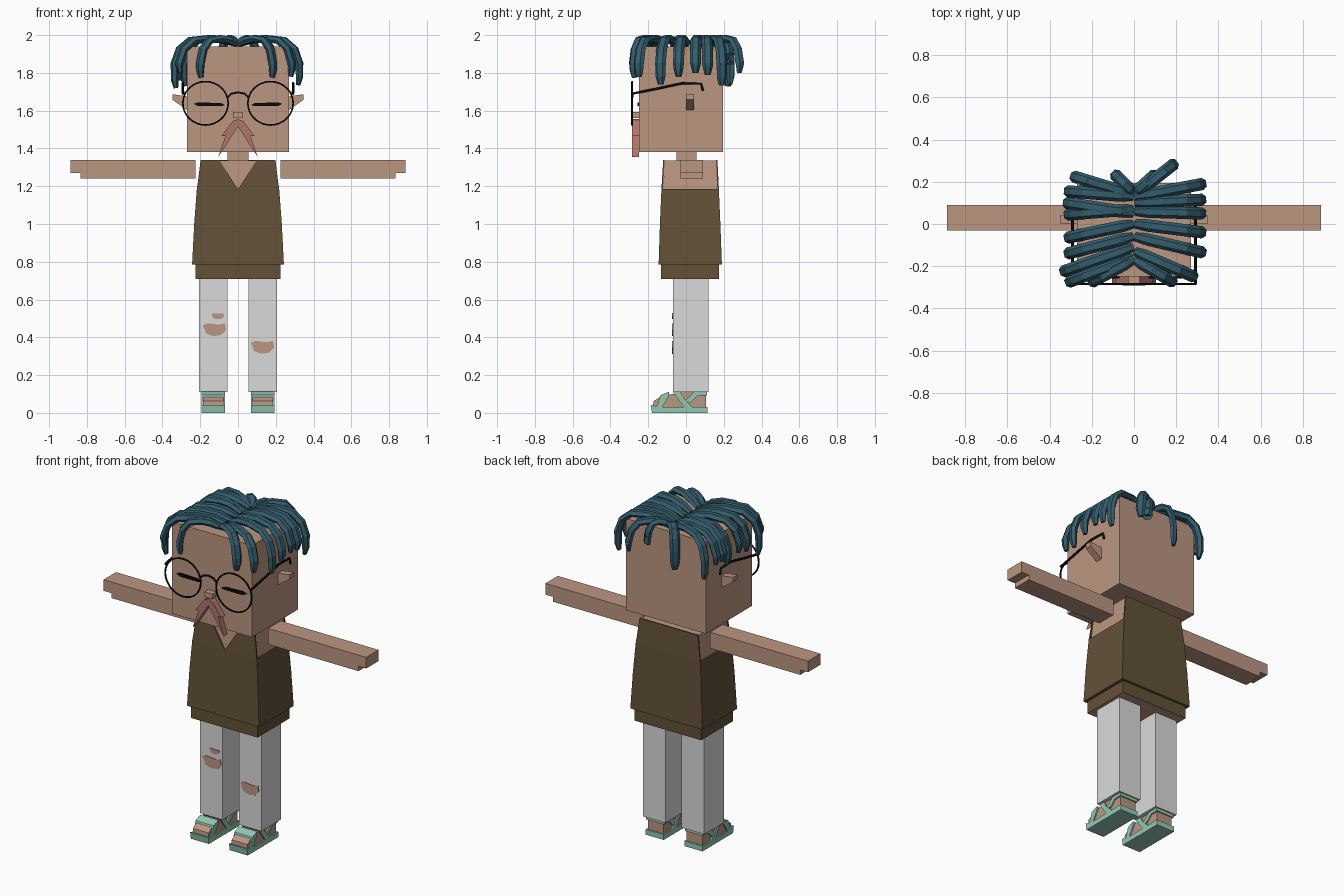
import bpy, bmesh, math
from mathutils import Vector

cube = bpy.data.objects.get("Cube")
if cube:
    bpy.data.objects.remove(cube, do_unlink=True)


def material(name, r, g, b):
    m = bpy.data.materials.new(name)
    m.use_nodes = True
    m.diffuse_color = (r, g, b, 1)
    m.node_tree.nodes["Principled BSDF"].inputs["Base Color"].default_value = (r, g, b, 1)
    return m


skin = material("skin", .50, .305, .22)
cloth = material("olive_brown", .125, .082, .04)
denim = material("pale_grey", .70, .70, .70)
teal = material("dark_teal", .034, .107, .15)
rose = material("dusty_rose", .44, .175, .15)
mint = material("mint", .29, .58, .46)
black = material("black", .003, .003, .003)


def finish(name, bm, *mats):
    bmesh.ops.recalc_face_normals(bm, faces=bm.faces)
    me = bpy.data.meshes.new(name)
    bm.to_mesh(me)
    bm.free()
    ob = bpy.data.objects.new(name, me)
    bpy.context.collection.objects.link(ob)
    for m in mats:
        me.materials.append(m)
    return ob


def skin_rings(bm, rings):
    """Join equal rings of points into a closed skin."""
    vs = [[bm.verts.new(p) for p in r] for r in rings]
    for a, b in zip(vs, vs[1:]):
        for i in range(len(a)):
            j = (i + 1) % len(a)
            bm.faces.new((a[i], a[j], b[j], b[i]))
    bm.faces.new(vs[0])
    bm.faces.new(vs[-1])


def prism(name, pts, axis, a, b, mat):
    """Extrude a 2D outline along the named axis from a to b."""
    place = {"x": lambda p, t: (t, p[0], p[1]),
             "y": lambda p, t: (p[0], t, p[1])}[axis]
    bm = bmesh.new()
    skin_rings(bm, [[place(p, t) for p in pts] for t in (a, b)])
    return finish(name, bm, mat)


def loft(name, levels, *mats):
    """Stack rectangles given as (z, half width, front y, back y)."""
    bm = bmesh.new()
    skin_rings(bm, [[(-w, f, z), (w, f, z), (w, b, z), (-w, b, z)]
                    for z, w, f, b in levels])
    return finish(name, bm, *mats)


def box(name, x0, x1, y0, y1, z0, z1, mat):
    return prism(name, [(x0, z0), (x1, z0), (x1, z1), (x0, z1)], "y", y0, y1, mat)


def wire(name, pts, radius, mat, cyclic=False):
    cu = bpy.data.curves.new(name, "CURVE")
    cu.dimensions = "3D"
    cu.bevel_depth = radius
    cu.bevel_resolution = 1
    cu.use_fill_caps = True
    sp = cu.splines.new("POLY")
    sp.points.add(len(pts) - 1)
    for p, co in zip(sp.points, pts):
        p.co = (*co, 1)
    sp.use_cyclic_u = cyclic
    cu.materials.append(mat)
    ob = bpy.data.objects.new(name, cu)
    bpy.context.collection.objects.link(ob)


# Head, neck, nose
box("head", -.27, .27, -.25, .195, 1.38, 1.94, skin)
box("neck", -.055, .055, -.05, .055, 1.32, 1.39, skin)
box("nose", -.027, .027, -.285, -.245, 1.56, 1.592, skin)

# Torso and sleeveless top
loft("chest", [(1.15, .212, -.122, .165), (1.335, .194, -.114, .16)], skin)
hem = loft("shirt_hem", [(.71, .225, -.132, .175), (.80, .225, -.132, .175)], cloth, skin)
for f in hem.data.polygons:
    if f.normal.z < -.9:
        f.material_index = 1
loft("shirt_body", [(.785, .243, -.145, .19), (1.0, .232, -.138, .182),
                    (1.185, .218, -.13, .174)], cloth)
for name, y0, y1, lean in (("shirt_front", -.13, -.122, .06),
                           ("shirt_back", .166, .174, -.05)):
    outline = [(-.218, 1.185), (.218, 1.185), (.212, 1.225), (.198, 1.34)]
    if y0 < 0:
        outline += [(.1, 1.34), (.003, 1.187), (-.003, 1.187), (-.1, 1.34)]
    outline += [(-.198, 1.34), (-.212, 1.225)]
    panel = prism(name, outline, "y", y0, y1, cloth)
    for v in panel.data.vertices:
        v.co.y += lean * (v.co.z - 1.185)

# Moustache: two barbed points
for s, side in ((1, "left"), (-1, "right")):
    prism("moustache_" + side, [(0, 1.555), (s * .028, 1.545), (s * .088, 1.465),
          (s * .066, 1.468), (s * .105, 1.355), (s * .055, 1.43), (0, 1.515)],
          "y", -.287, -.25, rose)

    # Arms with a thinner hand tip
    prism("arm_" + side, [(s * .225, 1.24), (s * .835, 1.24), (s * .835, 1.27),
          (s * .887, 1.27), (s * .887, 1.338), (s * .225, 1.338)], "y", -.03, .09, skin)

    # Ears
    prism("ear_" + side, [(s * .265, 1.6), (s * .348, 1.658), (s * .348, 1.687),
          (s * .265, 1.675)], "y", 0, .042, skin)

    # Closed eyes
    prism("eyelid_" + side, [(s * .068, 1.63), (s * .09, 1.624), (s * .21, 1.624),
          (s * .235, 1.636), (s * .21, 1.644), (s * .09, 1.64)], "y", -.258, -.25, black)

    # Glasses rims and temples
    ring = [(s * .172 + .12 * math.cos(i * math.tau / 32), -.285,
             1.639 + .115 * math.sin(i * math.tau / 32)) for i in range(32)]
    wire("rim_" + side, ring, .005, black, True)
    wire("temple_" + side, [(s * .291, -.285, 1.69), (s * .292, -.15, 1.717),
         (s * .292, -.02, 1.745), (s * .292, .08, 1.742), (s * .292, .09, 1.705)],
         .007, black)

    # Trousers
    x0, x1 = s * .055, s * .207
    box("trouser_leg_" + side, x0, x1, -.07, .12, .11, .72, denim)

    # Feet
    a, b = s * .078, s * .184
    prism("foot_" + side, [(-.175, .03), (.105, .03), (.105, .115), (-.04, .115),
          (-.06, .1), (-.12, .095), (-.172, .062)], "x", a, b, skin)

    # Sandal sole and straps
    a, b = s * .07, s * .192
    prism("sole_" + side, [(-.18, 0), (.115, 0), (.115, .032), (-.13, .03),
          (-.187, .042)], "x", a, b, mint)
    for label, pts in (
            ("toe_strap", [(-.155, .03), (-.125, .03), (-.09, .09), (-.09, .112), (-.135, .094)]),
            ("instep_strap", [(-.01, .03), (.035, .03), (-.01, .075), (-.03, .112), (-.07, .112)]),
            ("heel_strap", [(-.01, .06), (.025, .055), (.06, .09), (.112, .092),
                            (.112, .11), (.04, .11)])):
        prism(label + "_" + side, pts, "x", a, b, mint)

wire("glasses_bridge", [(-.055, -.285, 1.67), (-.035, -.285, 1.69), (0, -.285, 1.697),
                        (.035, -.285, 1.69), (.055, -.285, 1.67)], .006, black)

# Torn openings in the trousers
shape = [(-1, .7), (-.6, 1), (.4, .8), (.9, 1), (1, 0), (.6, -.8), (-.1, -1), (-.7, -.6)]
for name, x, z, w, h in (("tear_large", -.125, .44, .062, .034),
                         ("tear_small", -.108, .512, .034, .016),
                         ("tear_low", .13, .347, .062, .034)):
    prism(name, [(x + u * w, z + v * h) for u, v in shape], "y", -.074, -.069, skin)


def strand(name, root, end, low):
    """Six-sided lock rising from the parting and hanging over the edge."""
    d = Vector((end[0] - root[0], end[1] - root[1], 0))
    side = Vector((-d.y, d.x, 0)).normalized()
    o = Vector((*root, 0))
    path = [o + d * f + Vector((0, 0, z)) for f, z in (
        (0, 1.95), (.2, 1.972), (.45, 1.982), (.75, 1.972), (.92, 1.925),
        (1, 1.85), (1.0, low + .04), (.98, low))]
    size = [.7, 1, 1, 1, 1, 1, .9, .55]
    rings = []
    for i, p in enumerate(path):
        t = (path[min(i + 1, 7)] - path[max(i - 1, 0)]).normalized()
        n = side.cross(t)
        rings.append([p + size[i] * (side * .029 * math.cos(k * math.pi / 3)
                                     + n * .021 * math.sin(k * math.pi / 3)) for k in range(6)])
    bm = bmesh.new()
    skin_rings(bm, rings)
    finish(name, bm, teal)


# Hair: side locks, then the front and back ones (root y, end x, end y, lowest z)
locks = [(.13, -.315, .155, 1.8), (.07, -.315, .045, 1.76), (0, -.315, -.065, 1.79),
         (-.11, -.335, -.225, 1.72), (.05, -.32, .1, 1.8), (-.06, -.315, -.14, 1.77),
         (.13, .325, .19, 1.735), (.06, .325, .05, 1.8), (0, .325, -.04, 1.78),
         (-.06, .325, -.135, 1.74), (.1, .325, .115, 1.79), (-.13, .285, -.25, 1.78),
         (-.16, -.31, -.275, 1.8), (-.17, -.2, -.275, 1.775), (-.17, .185, -.275, 1.775),
         (.14, -.285, .225, 1.73), (.15, -.09, .235, 1.74), (.14, .19, .285, 1.8),
         (.15, .1, .235, 1.86)]
for i, (ry, ex, ey, low) in enumerate(locks):
    strand(f"hair_lock_{i + 1}", (math.copysign(.005, ex), ry), (ex, ey), low)
